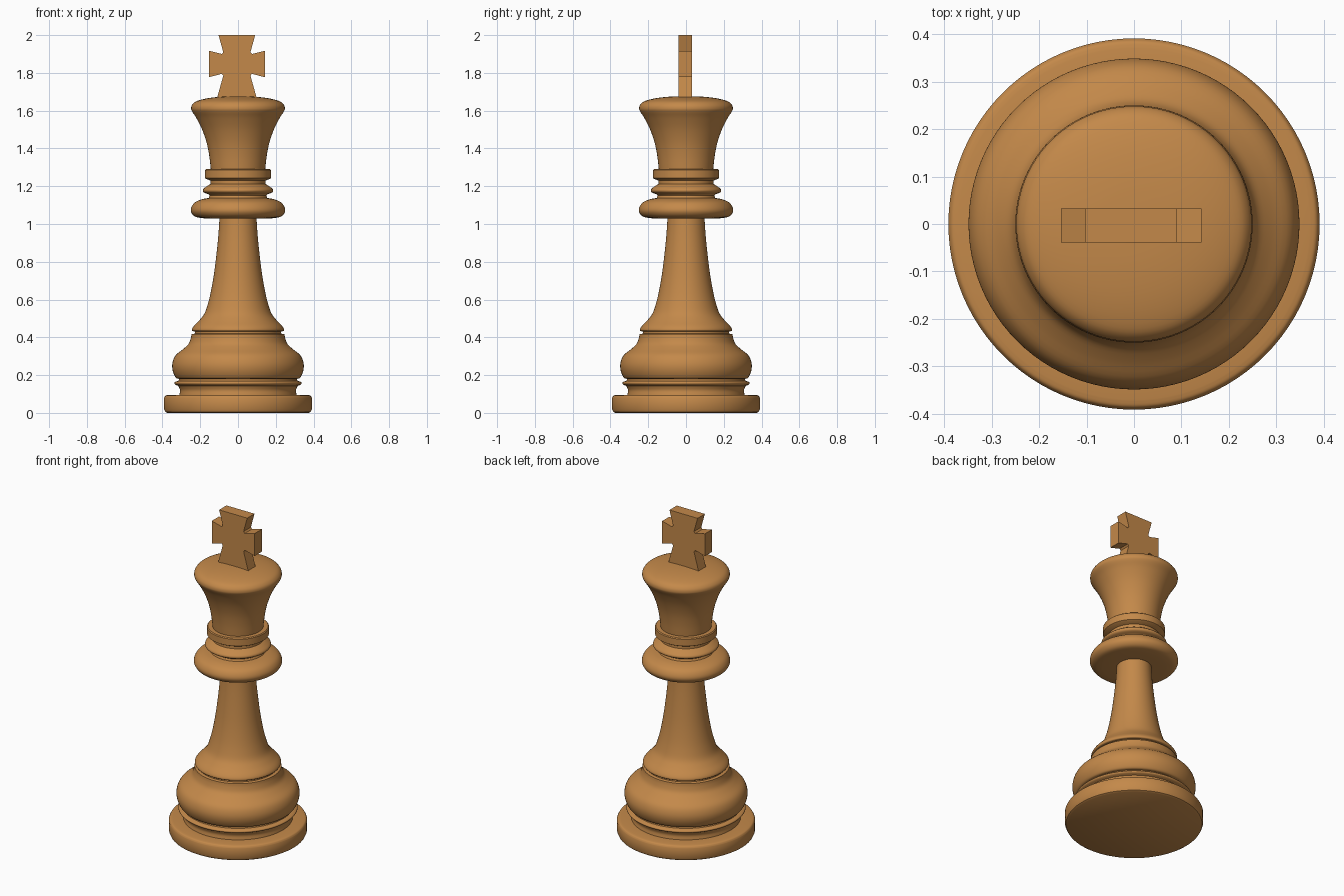
import bpy, bmesh, math
from mathutils import Vector

if "Cube" in bpy.data.objects:
    bpy.data.objects.remove(bpy.data.objects["Cube"])

wood = bpy.data.materials.new("warm_wood")
wood.diffuse_color = (0.55, 0.25, 0.068, 1)
wood.use_nodes = True
wood.node_tree.nodes["Principled BSDF"].inputs["Base Color"].default_value = wood.diffuse_color
SEG = 96


def finish(name, bm, angle=35):
    bmesh.ops.remove_doubles(bm, verts=bm.verts, dist=1e-5)
    bmesh.ops.recalc_face_normals(bm, faces=bm.faces)
    me = bpy.data.meshes.new(name)
    bm.to_mesh(me)
    bm.free()
    me.materials.append(wood)
    ob = bpy.data.objects.new(name, me)
    bpy.context.collection.objects.link(ob)
    bpy.ops.object.select_all(action='DESELECT')
    ob.select_set(True)
    bpy.context.view_layer.objects.active = ob
    bpy.ops.object.shade_smooth_by_angle(angle=math.radians(angle))
    return ob


def spline(pts, n=4):
    """Catmull-Rom curve through the points of one smooth run."""
    p = [Vector(q) for q in pts]
    if len(p) < 3:
        return p
    p = [2 * p[0] - p[1]] + p + [2 * p[-1] - p[-2]]
    out = []
    for i in range(1, len(p) - 2):
        a, b, c, d = p[i - 1:i + 3]
        for k in range(n):
            t = k / n
            out.append(0.5 * (2 * b + (c - a) * t + (2 * a - 5 * b + 4 * c - d) * t * t
                              + (3 * b - a - 3 * c + d) * t ** 3))
    return out + [p[-2]]


def lathe(name, *runs):
    """Spin (radius, height) runs about z; corners between runs stay crisp."""
    bm = bmesh.new()
    prof = []
    for run in runs:
        prof += spline(run)
    vs = [bm.verts.new((max(q[0], 0), 0, q[1])) for q in prof]
    es = [bm.edges.new((a, b)) for a, b in zip(vs, vs[1:]) if (a.co - b.co).length > 1e-6]
    bmesh.ops.spin(bm, geom=vs + es, cent=(0, 0, 0), axis=(0, 0, 1),
                   angle=2 * math.pi, steps=SEG, use_duplicate=False)
    bmesh.ops.remove_doubles(bm, verts=bm.verts, dist=1e-5)
    bmesh.ops.recalc_face_normals(bm, faces=bm.faces)
    # open sections: make sure the surface faces away from the axis
    f = max(bm.faces, key=lambda f: f.calc_center_median().xy.length)
    c = f.calc_center_median()
    flip = f.normal.x * c.x + f.normal.y * c.y < 0
    ob = finish(name, bm)
    if flip:
        ob.data.flip_normals()
    return ob


# Foot disc
lathe("foot", [(0, 0.0), (0.375, 0.0)], [(0.385, 0.006), (0.391, 0.02)],
      [(0.391, 0.08), (0.384, 0.091), (0.37, 0.095)], [(0.31, 0.096)])
# Thin ring and the big rounded bulge
lathe("lower_bulge", [(0.31, 0.096), (0.307, 0.12), (0.316, 0.143)],
      [(0.316, 0.143), (0.334, 0.151), (0.336, 0.162), (0.315, 0.17)],
      [(0.312, 0.18), (0.33, 0.187), (0.346, 0.225), (0.347, 0.265), (0.33, 0.305),
       (0.29, 0.338), (0.262, 0.365), (0.25, 0.395), (0.246, 0.417)],
      [(0.228, 0.42), (0.228, 0.431)])
# Shaft with its flared skirt
lathe("stem", [(0.228, 0.431), (0.242, 0.434), (0.243, 0.445), (0.232, 0.462), (0.205, 0.49),
               (0.178, 0.525), (0.16, 0.575), (0.144, 0.64), (0.128, 0.73),
               (0.114, 0.84), (0.104, 0.94), (0.098, 1.03)])
# Collar stack
lathe("collar", [(0.098, 1.03), (0.18, 1.03)],
      [(0.18, 1.03), (0.225, 1.038), (0.247, 1.06), (0.248, 1.085),
       (0.23, 1.113), (0.195, 1.13), (0.155, 1.138)],
      [(0.15, 1.15)],
      [(0.155, 1.157), (0.182, 1.168), (0.185, 1.183), (0.165, 1.2), (0.145, 1.212)],
      [(0.145, 1.23)], [(0.165, 1.237), (0.175, 1.243)],
      [(0.175, 1.285), (0.17, 1.29)], [(0.144, 1.29)])
# Flared head with domed top
lathe("head", [(0.144, 1.29), (0.152, 1.36), (0.166, 1.43), (0.19, 1.5), (0.22, 1.56),
               (0.243, 1.596), (0.248, 1.613), (0.242, 1.632), (0.22, 1.65),
               (0.165, 1.665), (0.09, 1.674), (0, 1.677)])

# Flared cross on top, mirrored outline extruded through its thickness
half = [(0.107, 1.66), (0.072, 1.785), (0.08, 1.795), (0.148, 1.777),
        (0.148, 1.917), (0.08, 1.9), (0.072, 1.91), (0.097, 2.0)]
outline = half + [(-x, z) for x, z in reversed(half)]
bm = bmesh.new()
face = bm.faces.new([bm.verts.new((x - 0.006, -0.039, z)) for x, z in outline])
ext = bmesh.ops.extrude_face_region(bm, geom=[face], use_keep_orig=True)
bmesh.ops.translate(bm, vec=(0, 0.072, 0),
                    verts=[v for v in ext["geom"] if isinstance(v, bmesh.types.BMVert)])
finish("cross", bm, 20)
